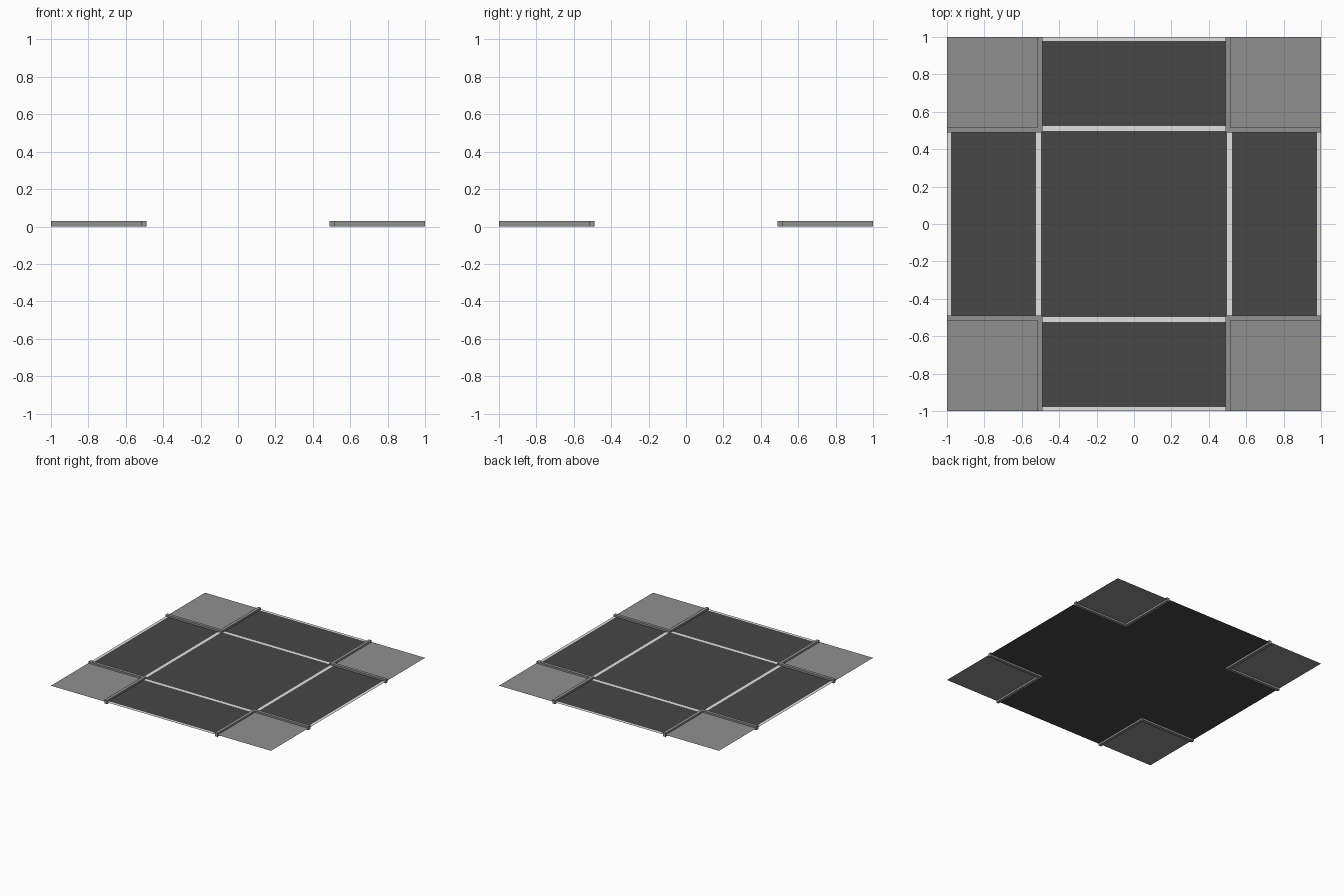
import bpy
import bmesh

if "Cube" in bpy.data.objects:
    bpy.data.objects.remove(bpy.data.objects["Cube"])

SURF = 0.015      # height of the flat road and pavement sheets
INNER = 0.49      # inner face of the kerbs
OUTER = 0.515     # pavement side of the kerbs
TOP = 0.03        # kerb height


def material(name, value):
    m = bpy.data.materials.new(name)
    m.diffuse_color = (value, value, value, 1)
    m.use_nodes = True
    m.node_tree.nodes["Principled BSDF"].inputs["Base Color"].default_value = m.diffuse_color
    return m


asphalt = material("dark asphalt", 0.063)
concrete = material("grey concrete", 0.28)
paint = material("white paint", 0.75)


def new_object(name, bm, mat):
    mesh = bpy.data.meshes.new(name)
    bm.to_mesh(mesh)
    bm.free()
    mesh.materials.append(mat)
    obj = bpy.data.objects.new(name, mesh)
    bpy.context.collection.objects.link(obj)
    return obj


def flat(name, points, z, mat, height=0.0):
    """Flat polygon, optionally extruded upwards into a solid."""
    bm = bmesh.new()
    face = bm.faces.new([bm.verts.new((x, y, z)) for x, y in points])
    face.normal_update()
    if face.normal.z < 0:
        face.normal_flip()
    if height:
        ext = bmesh.ops.extrude_face_region(bm, geom=[face], use_keep_orig=True)
        verts = [v for v in ext["geom"] if isinstance(v, bmesh.types.BMVert)]
        bmesh.ops.translate(bm, verts=verts, vec=(0, 0, height))
        bmesh.ops.recalc_face_normals(bm, faces=bm.faces)
    return new_object(name, bm, mat)


def rect(x0, x1, y0, y1):
    return [(x0, y0), (x1, y0), (x1, y1), (x0, y1)]


# Cross-shaped road sheet
a = INNER + 0.01
flat("road", [(-a, -1), (a, -1), (a, -a), (1, -a), (1, a), (a, a),
              (a, 1), (-a, 1), (-a, a), (-1, a), (-1, -a), (-a, -a)],
     SURF, asphalt)

# Painted lines: stop lines at the junction and lines at the road ends
for s, side in ((-1, "negative"), (1, "positive")):
    for label, r0, r1 in (("stop_line", 0.498, 0.524), ("end_line", 0.978, 1.0)):
        lo, hi = sorted((s * r0, s * r1))
        flat(f"{label}_x_{side}", rect(lo, hi, -INNER, INNER), SURF + 0.001, paint)
        flat(f"{label}_y_{side}", rect(-INNER, INNER, lo, hi), SURF + 0.001, paint)

# Corner pavements with L-shaped kerbs
for sx in (-1, 1):
    for sy in (-1, 1):
        tag = ("right" if sx > 0 else "left") + ("_back" if sy > 0 else "_front")
        slab = [(sx * x, sy * y) for x, y in rect(a, 1, a, 1)]
        flat(f"pavement_{tag}", slab, SURF + 0.0005, concrete)
        ell = [(INNER, INNER), (1, INNER), (1, OUTER),
               (OUTER, OUTER), (OUTER, 1), (INNER, 1)]
        flat(f"kerb_{tag}", [(sx * x, sy * y) for x, y in ell], 0, concrete, TOP)
